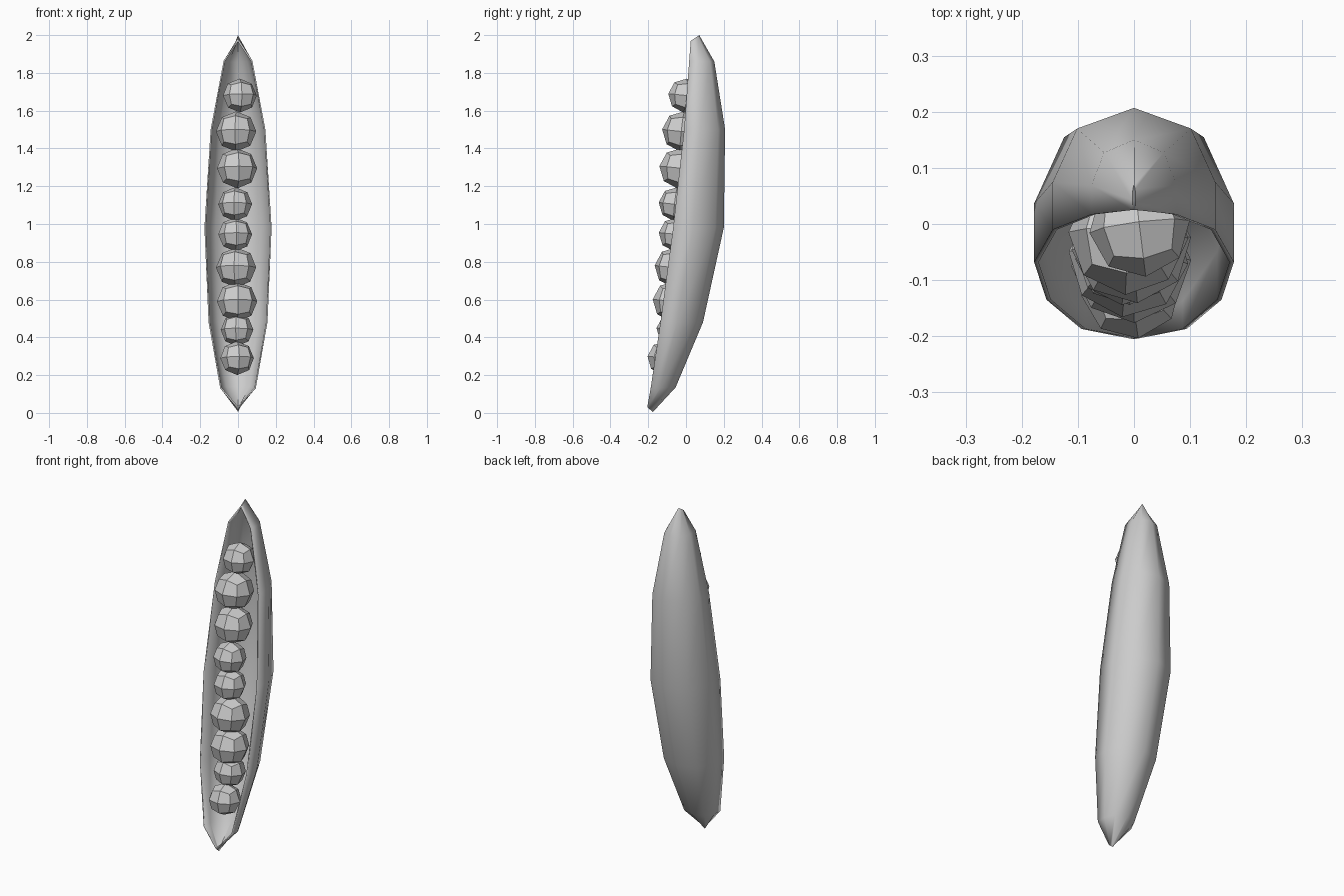
import bpy, bmesh, math
from mathutils import Matrix

if "Cube" in bpy.data.objects:
    bpy.data.objects.remove(bpy.data.objects["Cube"])


def make_object(name, bm):
    bmesh.ops.recalc_face_normals(bm, faces=bm.faces)
    mesh = bpy.data.meshes.new(name)
    bm.to_mesh(mesh)
    bm.free()
    ob = bpy.data.objects.new(name, mesh)
    bpy.context.collection.objects.link(ob)
    return ob


# Pod: open U sections, (rim z, back z, half width, rim y, back y) from bottom to top
rings = [
    (0.03, 0.005, 0.003, -0.205, -0.175),
    (0.13, 0.135, 0.094, -0.187, -0.055),
    (0.48, 0.48, 0.156, -0.135, 0.09),
    (0.98, 0.98, 0.178, -0.068, 0.20),
    (1.50, 1.50, 0.145, -0.010, 0.207),
    (1.865, 1.86, 0.076, 0.017, 0.15),
    (1.97, 2.00, 0.003, 0.025, 0.07),
]
half = [(1, 0), (1, 0.39), (0.7, 0.83)]
section = half + [(0, 1)] + [(-x, t) for x, t in reversed(half)]

bm = bmesh.new()
rows = [[bm.verts.new((w * x, yf + (yb - yf) * t, zf + (zb - zf) * t)) for x, t in section]
        for zf, zb, w, yf, yb in rings]
for a, b in zip(rows, rows[1:]):
    for i in range(len(section) - 1):
        bm.faces.new((a[i], a[i + 1], b[i + 1], b[i]))
# Close the two tips
bm.faces.new(rows[0])
bm.faces.new(rows[-1])
pod = make_object("pod", bm)
# Outward normals on the open shell
if sum(p.normal.y * p.area for p in pod.data.polygons) < 0:
    pod.data.flip_normals()
shell = pod.modifiers.new("thickness", 'SOLIDIFY')
shell.thickness = 0.008
shell.offset = -1
shell.thickness_clamp = 1.0
bpy.ops.object.select_all(action='DESELECT')
pod.select_set(True)
bpy.context.view_layer.objects.active = pod
bpy.ops.object.shade_smooth_by_angle(angle=math.radians(60))

# Peas: faceted spheres made from a divided cube, (x, y, z, radius, turn)
peas = [
    (-0.005, -0.115, 0.29, 0.09, 8), (-0.005, -0.070, 0.44, 0.087, -5),
    (-0.005, -0.070, 0.59, 0.107, 3), (-0.010, -0.060, 0.77, 0.107, -6),
    (-0.015, -0.055, 0.945, 0.09, 5), (-0.015, -0.055, 1.105, 0.09, -4),
    (-0.005, -0.035, 1.295, 0.107, 6), (-0.010, -0.020, 1.49, 0.107, -3),
    (0.010, -0.005, 1.68, 0.09, 7),
]
for n, (x, y, z, r, turn) in enumerate(peas, 1):
    bm = bmesh.new()
    bmesh.ops.create_cube(bm, size=2)
    bmesh.ops.subdivide_edges(bm, edges=bm.edges[:], cuts=1, use_grid_fill=True)
    for v in bm.verts:
        v.co = v.co.normalized() * r
    tilt = Matrix.Rotation(math.radians(turn), 4, 'Z') @ Matrix.Rotation(math.radians(-6), 4, 'X')
    bm.transform(Matrix.Translation((x, y, z)) @ tilt)
    make_object(f"pea_{n}", bm)
